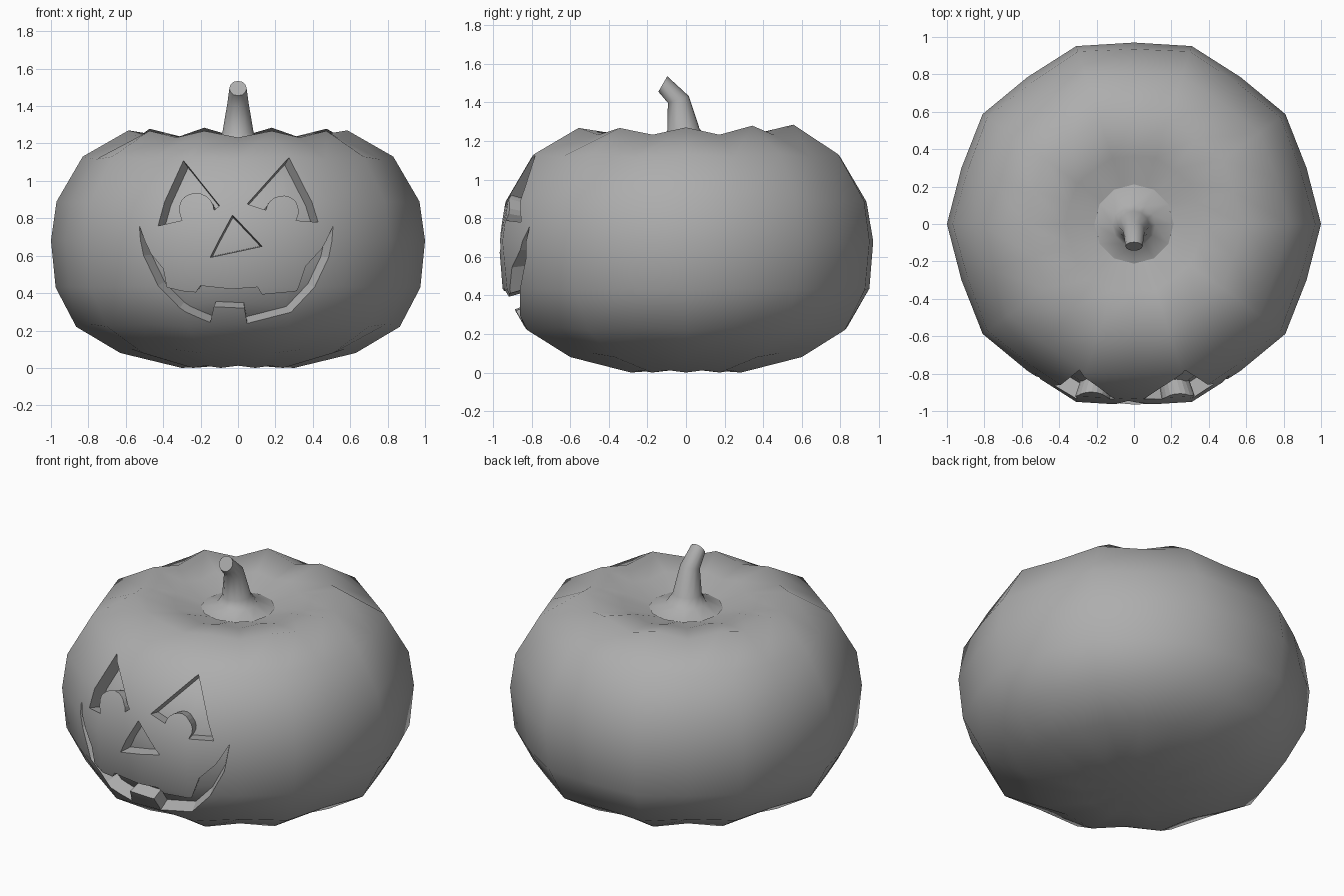
import bpy, bmesh
from math import sin, cos, pi, radians, sqrt
from mathutils import Vector
from mathutils.interpolate import poly_3d_calc

if "Cube" in bpy.data.objects:
    bpy.data.objects.remove(bpy.data.objects["Cube"])

MID = Vector((0, 0, .66))
grey = bpy.data.materials.new("mid_grey")
grey.diffuse_color = (.42, .42, .42, 1)
grey.use_nodes = True
grey.node_tree.nodes["Principled BSDF"].inputs["Base Color"].default_value = grey.diffuse_color


def make_object(name, bm):
    bmesh.ops.recalc_face_normals(bm, faces=bm.faces)
    me = bpy.data.meshes.new(name)
    bm.to_mesh(me)
    bm.free()
    me.materials.append(grey)
    ob = bpy.data.objects.new(name, me)
    bpy.context.collection.objects.link(ob)
    return ob


def skin_rings(bm, rings):
    for a, b in zip(rings, rings[1:]):
        n = len(a)
        for i in range(n):
            bm.faces.new((a[i], a[(i + 1) % n], b[(i + 1) % n], b[i]))


# Ribbed body: rib and groove profiles (radius, height) alternate round 20 sides
RIB = [(.30, 0), (.63, .08), (.865, .22), (.975, .43), (1.0, .68),
       (.97, .89), (.83, 1.13), (.585, 1.27), (.37, 1.235), (.19, 1.17)]
GROOVE = [(.30, .012), (.60, .10), (.835, .235), (.95, .435), (.97, .68),
          (.935, .885), (.80, 1.115), (.56, 1.232), (.36, 1.21), (.19, 1.165)]


def pumpkin(name, scale=1.0):
    bm = bmesh.new()

    def vert(x, y, z):
        return bm.verts.new(MID + scale * (Vector((x, y, z)) - MID))

    rings = []
    for k, (rib, groove) in enumerate(zip(RIB, GROOVE)):
        ring = []
        for i in range(20):
            a = i * pi / 10
            r, z = groove if i % 2 else rib
            if k == 7 and i % 2 == 0:      # top bumps are lower at the sides
                z += .015 * abs(sin(a)) if sin(a) > -.1 else -.003
            ring.append(vert(r * cos(a), r * sin(a), z))
        rings.append(ring)
    skin_rings(bm, rings)
    for ring, z in ((rings[0], .02), (rings[-1], 1.15)):
        pole = vert(0, 0, z)
        for i in range(20):
            bm.faces.new((ring[i], ring[(i + 1) % 20], pole))
    return make_object(name, bm)


def on_surface(x, z):
    """Point of the body's front seen at x, z."""
    for (r0, z0), (r1, z1) in zip(RIB, RIB[1:]):
        if z0 <= z <= z1:
            r = .98 * (r0 + (r1 - r0) * (z - z0) / (z1 - z0))
            return Vector((x, -sqrt(r * r - x * x), z))


def carving(name, points):
    """Cutter whose walls converge on the middle of the body."""
    bm = bmesh.new()
    rings = [[bm.verts.new(MID + k * (on_surface(x, z) - MID)) for x, z in points]
             for k in (1.3, .7)]
    caps = [bm.faces.new(r) for r in rings]
    skin_rings(bm, rings)
    bmesh.ops.triangulate(bm, faces=caps)
    ob = make_object(name, bm)
    ob.hide_render = True
    return ob


def subtract(target, cutter):
    mod = target.modifiers.new("cut", 'BOOLEAN')
    mod.operation = 'DIFFERENCE'
    mod.solver = 'EXACT'
    mod.object = cutter
    bpy.context.view_layer.objects.active = target
    bpy.ops.object.modifier_apply(modifier=mod.name)


def smooth_like(ob, clean):
    """Smooth the skin with the uncut body's normals; keep carved walls flat."""
    src, me = clean.data, ob.data
    normals = []
    for p in me.polygons:
        p.use_smooth = True
        for vi in p.vertices:
            _, loc, _, fi = clean.closest_point_on_mesh(me.vertices[vi].co)
            ids = src.polygons[fi].vertices
            w = poly_3d_calc([src.vertices[i].co for i in ids], loc)
            n = sum((src.vertices[i].normal * k for i, k in zip(ids, w)), Vector()).normalized()
            normals.append(n if n.dot(p.normal) > .72 else p.normal.copy())
    me.normals_split_custom_set(normals)


def pupil_arc(cx, cz, r, start, end, n=10):
    return [(cx + r * cos(radians(start + (end - start) * i / n)),
             cz + r * sin(radians(start + (end - start) * i / n))) for i in range(n + 1)]


# Carved face outlines (x, z); pupils and teeth are left standing
right_eye = [(.05, .88), (.27, 1.12), (.433, .78), (.305, .786)] + \
    pupil_arc(.235, .835, .085, -10, 173)
left_eye = [(-.10, .87), (-.29, 1.105), (-.43, .76), (-.294, .786)] + \
    pupil_arc(-.22, .845, .09, 190, 0)
nose = [(-.03, .82), (.13, .65), (-.15, .59)]
mouth = [(-.535, .765), (-.51, .60), (-.43, .44), (-.31, .325), (-.15, .24),
         (-.13, .325), (.035, .315), (.05, .23), (.28, .305), (.41, .43),
         (.49, .59), (.515, .76), (.45, .635), (.36, .545), (.31, .415),
         (.13, .39), (.105, .43), (-.04, .42), (-.20, .44), (-.225, .405),
         (-.38, .43), (-.40, .53), (-.47, .61)]

body = pumpkin("pumpkin_body")
clean = pumpkin("uncut_helper")
core = pumpkin("core_helper", .915)
for name, pts in (("right_eye", right_eye), ("left_eye", left_eye),
                  ("nose", nose), ("mouth", mouth)):
    cutter = carving(name + "_cutter", pts)
    subtract(cutter, core)
    subtract(body, cutter)
    bpy.data.objects.remove(cutter)
bpy.context.view_layer.update()
smooth_like(body, clean)
bpy.data.objects.remove(core)
bpy.data.objects.remove(clean)

# Bent stem with flared base: (y, z, radius, tilt)
bm = bmesh.new()
rings = []
for y, z, r, tilt in [(0, 1.178, .212, 0), (-.005, 1.21, .115, 0), (-.013, 1.26, .083, 3),
                      (-.04, 1.415, .057, 18), (-.12, 1.495, .046, 60)]:
    t = radians(tilt)
    rings.append([bm.verts.new((r * cos(i * pi / 6), y + r * sin(i * pi / 6) * cos(t),
                                z + r * sin(i * pi / 6) * sin(t))) for i in range(12)])
skin_rings(bm, rings)
bm.faces.new(rings[0])
bm.faces.new(rings[-1])
stem = make_object("stem", bm)
bpy.ops.object.select_all(action='DESELECT')
stem.select_set(True)
bpy.context.view_layer.objects.active = stem
bpy.ops.object.shade_smooth_by_angle(angle=radians(50))
